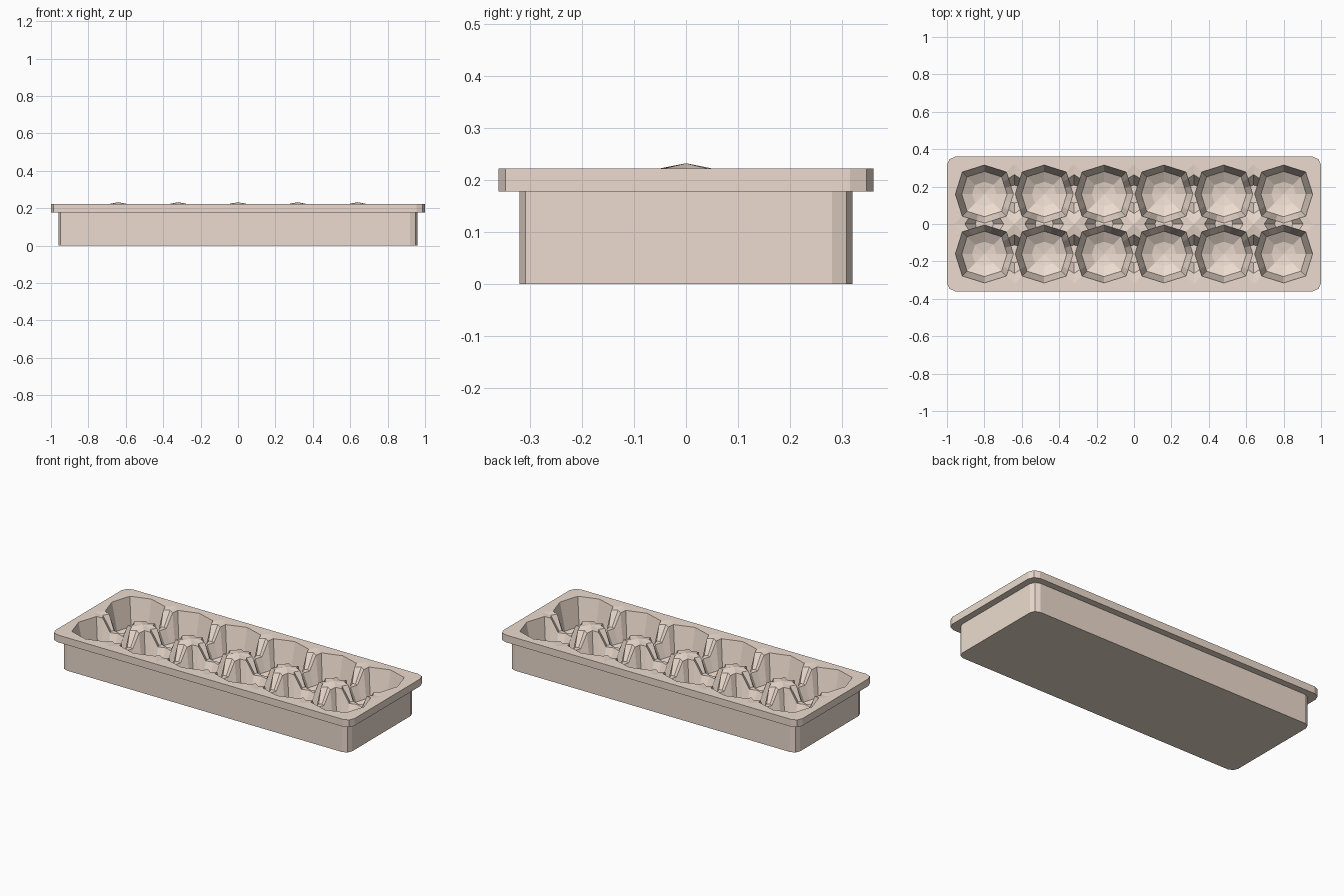
import bpy, bmesh, math

if "Cube" in bpy.data.objects:
    bpy.data.objects.remove(bpy.data.objects["Cube"])

TOP, PITCH, H = 0.222, 0.32, 0.16
mat = bpy.data.materials.new("pulp")
mat.diffuse_color = (0.84, 0.71, 0.62, 1)
mat.use_nodes = True
mat.node_tree.nodes["Principled BSDF"].inputs["Base Color"].default_value = mat.diffuse_color


def finish(bm, name):
    bmesh.ops.remove_doubles(bm, verts=bm.verts, dist=1e-5)
    me = bpy.data.meshes.new(name)
    bm.to_mesh(me)
    bm.free()
    me.materials.append(mat)
    ob = bpy.data.objects.new(name, me)
    bpy.context.collection.objects.link(ob)
    return ob


def rounded(bm, w, d, r, z):
    """Closed loop: rectangle with rounded corners, counter-clockwise."""
    vs = []
    for k, (sx, sy) in enumerate([(1, 1), (-1, 1), (-1, -1), (1, -1)]):
        for s in range(3):
            a = math.radians(90 * k + 45 * s)
            vs.append(bm.verts.new((sx * (w - r) + r * math.cos(a),
                                    sy * (d - r) + r * math.sin(a), z)))
    return vs


def bridge(bm, a, b):
    n = len(a)
    for i in range(n):
        j = (i + 1) % n
        bm.faces.new((a[i], a[j], b[j], b[i]))


# Tray shell: flat base, straight walls, overhanging flange
bm = bmesh.new()
loops = [rounded(bm, *p) for p in [
    (0.96, 0.32, 0.04, 0), (0.96, 0.32, 0.04, 0.178),
    (1.0, 0.36, 0.045, 0.178), (1.0, 0.36, 0.045, TOP),
    (0.96, 0.32, 0, TOP)]]
bm.faces.new(loops[0][::-1])
for a, b in zip(loops, loops[1:]):
    bridge(bm, a, b)
finish(bm, "tray_shell")

# Outline of one square cell, sampled for the dips and posts
T = [-1, -0.65, -0.3, 0, 0.3, 0.65]
square = ([(1, t) for t in T] + [(-t, 1) for t in T]
          + [(-1, -t) for t in T] + [(t, -1) for t in T])


def octagon_scale(u, v):
    """Factor bringing a square outline point onto the cup's octagon."""
    hi, lo = max(abs(u), abs(v)), min(abs(u), abs(v))
    p, q = 0.155, 0.118      # axis vertex and diagonal vertex
    return 1 / (hi + lo * (p - q) / q) * p / H


def edge_height(x, y):
    """Height of the ridge between cups: posts joined by low saddles."""
    if abs(x) > 0.959 or abs(y) > 0.319:
        return TOP
    fx = abs((x / PITCH + 0.5) % 1 - 0.5) * 2
    fy = abs((y / PITCH + 0.5) % 1 - 0.5) * 2
    d = max(fx, fy)          # 0 at a post, 1 at mid-saddle
    if d < 0.01:
        return 0.232
    return 0.217 if d < 0.4 else 0.135


# Egg cups: two rows of six faceted wells
bm = bmesh.new()
for i in range(6):
    for j in range(2):
        cx, cy = (i - 2.5) * PITCH, (j - 0.5) * PITCH
        hs = [edge_height(cx + u * H, cy + v * H) for u, v in square]
        outer = [bm.verts.new((cx + u * H, cy + v * H, h))
                 for (u, v), h in zip(square, hs)]
        rings = [outer]
        for f, z in [(1, None), (0.78, 0.055), (0.42, 0.022)]:
            ring = []
            for (u, v), h in zip(square, hs):
                s = octagon_scale(u, v) * H * f
                zz = min(h, TOP) if z is None else z
                ring.append(bm.verts.new((cx + u * s, cy + v * s, zz)))
            rings.append(ring)
        for a, b in zip(rings, rings[1:]):
            bridge(bm, a, b)
        mid = bm.verts.new((cx, cy, 0.01))
        last = rings[-1]
        for k in range(len(last)):
            bm.faces.new((last[k], last[(k + 1) % len(last)], mid))
finish(bm, "egg_cups")
